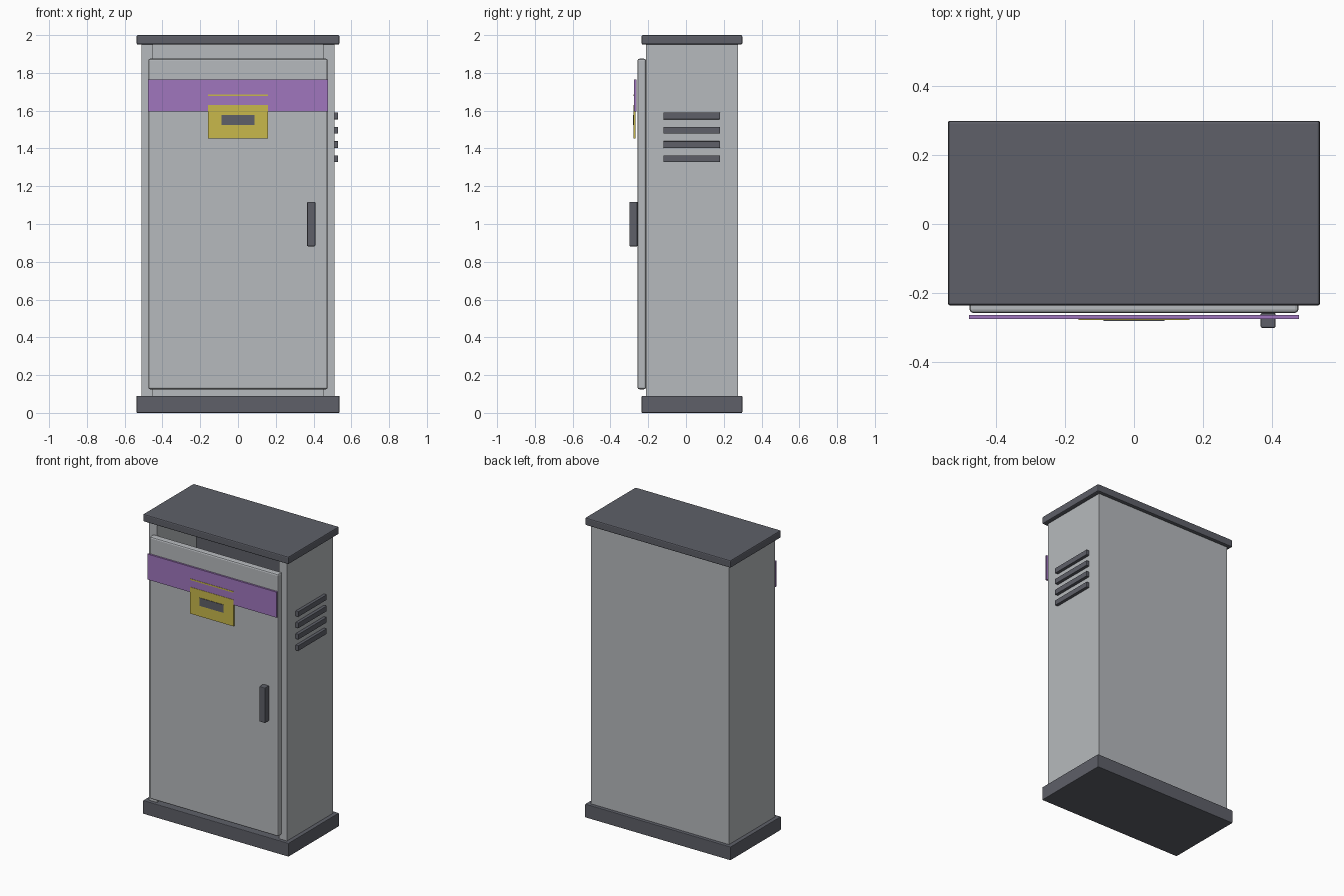
import bpy

if "Cube" in bpy.data.objects:
    bpy.data.objects.remove(bpy.data.objects["Cube"])


def material(name, rgb):
    m = bpy.data.materials.new(name)
    m.diffuse_color = (*rgb, 1.0)
    m.use_nodes = True
    m.node_tree.nodes["Principled BSDF"].inputs["Base Color"].default_value = m.diffuse_color
    return m


GREY = material("light_grey", (0.47, 0.49, 0.51))
DARK = material("dark_grey", (0.112, 0.117, 0.14))
PURPLE = material("purple", (0.35, 0.18, 0.51))
YELLOW = material("yellow", (0.58, 0.48, 0.07))


def box(name, x, y, z, mat, bevel=0.0):
    """Box from (min, max) ranges on each axis, with optional softened edges."""
    centre = [(a + b) / 2 for a, b in (x, y, z)]
    bpy.ops.mesh.primitive_cube_add(size=1, location=centre)
    ob = bpy.context.object
    ob.name = name
    ob.scale = [b - a for a, b in (x, y, z)]
    bpy.ops.object.transform_apply(location=False, rotation=False, scale=True)
    ob.data.materials.append(mat)
    if bevel:
        mod = ob.modifiers.new("soft_edges", "BEVEL")
        mod.width = bevel
        mod.segments = 2
    return ob


# Base and roof slabs
box("base", (-0.537, 0.537), (-0.235, 0.298), (0, 0.09), DARK, 0.004)
box("roof", (-0.537, 0.537), (-0.235, 0.298), (1.95, 2.0), DARK, 0.007)

# Open-fronted shell: two side walls and a back wall
for side, s in (("left", -1), ("right", 1)):
    box(side + "_wall", tuple(sorted((s * 0.45, s * 0.51))),
        (-0.212, 0.275), (0.002, 1.95), GREY)
box("back_wall", (-0.45, 0.45), (0.215, 0.275), (0.002, 1.95), GREY)

# Dark mounting plate on the inside of the back wall
box("mounting_plate", (-0.445, 0.445), (0.2, 0.215), (0.15, 1.85), DARK)

# Door with its band, label, slot and handle
box("door", (-0.475, 0.475), (-0.257, -0.212), (0.125, 1.875), GREY, 0.01)
box("door_band", (-0.477, 0.477), (-0.275, -0.263), (1.595, 1.765), PURPLE)
box("label_plate", (-0.16, 0.16), (-0.277, -0.268), (1.453, 1.63), YELLOW)
box("label_trim", (-0.16, 0.16), (-0.277, -0.268), (1.677, 1.686), YELLOW)
box("label_slot", (-0.088, 0.088), (-0.28, -0.272), (1.525, 1.578), DARK)
box("door_handle", (0.366, 0.409), (-0.3, -0.257), (0.882, 1.117), DARK, 0.004)

# Vent louvres on the right side
for i in range(4):
    z = 1.345 + i * 0.0757
    box(f"vent_{i + 1}", (0.505, 0.53), (-0.12, 0.18),
        (z - 0.018, z + 0.018), DARK, 0.003)
